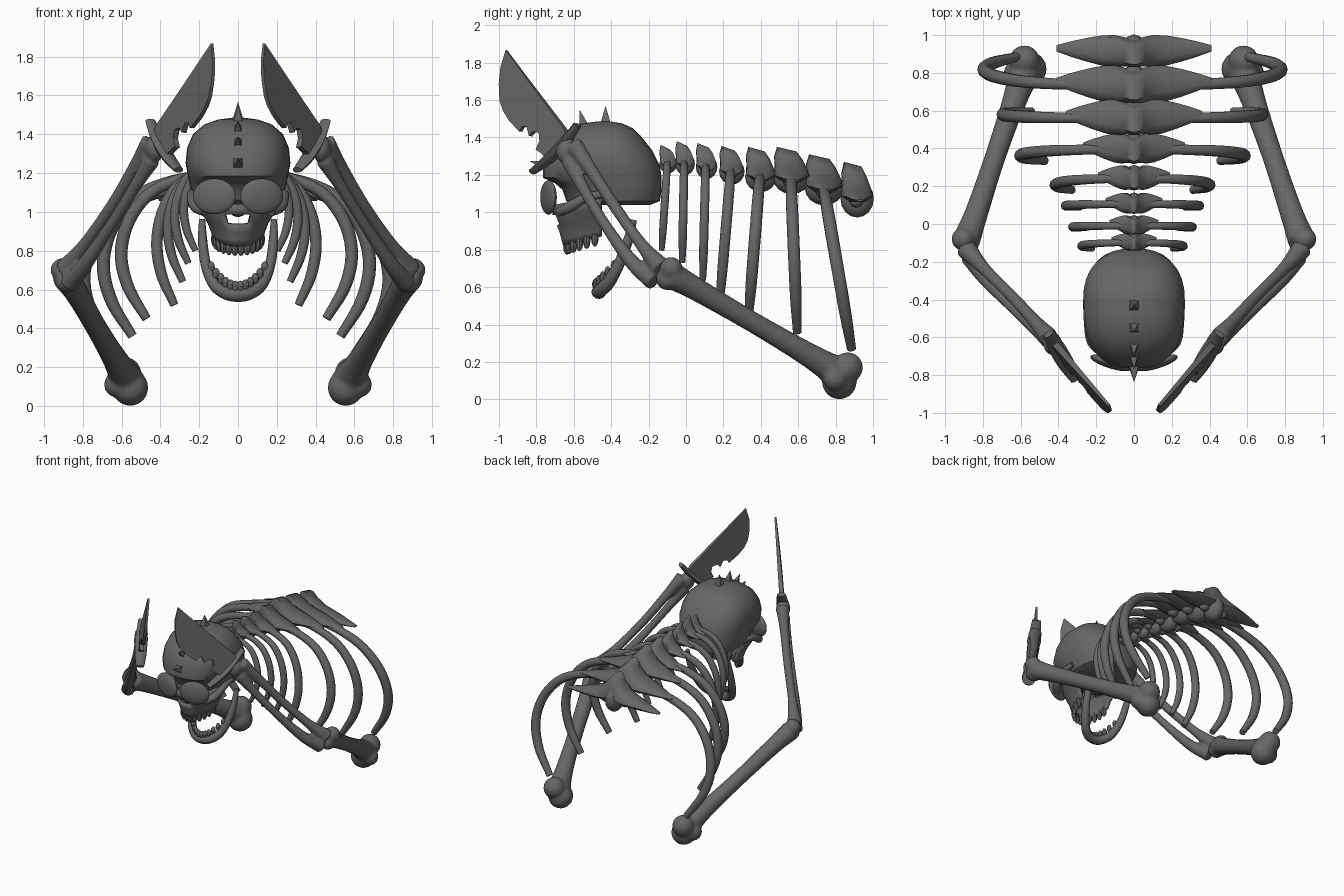
import bpy, bmesh, math
from mathutils import Vector, Matrix

if "Cube" in bpy.data.objects:
    bpy.data.objects.remove(bpy.data.objects["Cube"])

bone_mat = bpy.data.materials.new("dark_bone_grey")
bone_mat.diffuse_color = (0.135, 0.135, 0.135, 1)
bone_mat.use_nodes = True
bone_mat.node_tree.nodes["Principled BSDF"].inputs["Base Color"].default_value = bone_mat.diffuse_color


def finish(name, bm, mirror=False, angle=40, fuse=0):
    bmesh.ops.recalc_face_normals(bm, faces=bm.faces)
    me = bpy.data.meshes.new(name)
    bm.to_mesh(me)
    bm.free()
    ob = bpy.data.objects.new(name, me)
    bpy.context.collection.objects.link(ob)
    me.materials.append(bone_mat)
    bpy.ops.object.select_all(action='DESELECT')
    ob.select_set(True)
    bpy.context.view_layer.objects.active = ob
    bpy.ops.object.shade_smooth_by_angle(angle=math.radians(angle))
    if fuse:  # melt overlapping pieces into one mass
        rm = ob.modifiers.new("fuse", 'REMESH')
        rm.mode, rm.voxel_size, rm.use_smooth_shade = 'VOXEL', fuse, True
        sm = ob.modifiers.new("soften", 'SMOOTH')
        sm.factor, sm.iterations = .5, 4
    if mirror:
        ob.modifiers.new("mirror", 'MIRROR')
    return ob


def skin(bm, rings):
    """Bridge closed rings of points and cap both ends."""
    vs = [[bm.verts.new(p) for p in r] for r in rings]
    n = len(vs[0])
    for a, b in zip(vs, vs[1:]):
        for i in range(n):
            bm.faces.new((a[i], a[(i + 1) % n], b[(i + 1) % n], b[i]))
    bm.faces.new(vs[0])
    bm.faces.new(vs[-1])


def spline(vals, t):
    """Catmull-Rom sample of a list of vectors, t in 0..1."""
    f = t * (len(vals) - 1)
    i = min(int(f), len(vals) - 2)
    u = f - i
    p1, p2 = vals[i], vals[i + 1]
    p0 = vals[i - 1] if i else p1 * 2 - p2
    p3 = vals[i + 2] if i + 2 < len(vals) else p2 * 2 - p1
    return 0.5 * (2 * p1 + (p2 - p0) * u + (2 * p0 - 5 * p1 + 4 * p2 - p3) * u * u
                  + (3 * p1 - p0 - 3 * p2 + p3) * u ** 3)


def tube(bm, pts, radii, ref, steps=20, sides=12, fa=1.0, fb=1.0):
    pts = [Vector(p) for p in pts]
    rad = [Vector((r, 0, 0)) for r in radii]
    path = [spline(pts, i / steps) for i in range(steps + 1)]
    rings = []
    for i, p in enumerate(path):
        t = (path[min(i + 1, steps)] - path[max(i - 1, 0)]).normalized()
        n1 = t.cross(Vector(ref)).normalized()
        n2 = t.cross(n1)
        r = max(spline(rad, i / steps).x, 0.004)
        rings.append([p + r * (math.cos(a) * fa * n1 + math.sin(a) * fb * n2)
                      for a in (2 * math.pi * k / sides for k in range(sides))])
    skin(bm, rings)


def ball(bm, c, s, rot=None, seg=16):
    m = Matrix.Translation(c) @ (rot or Matrix()) @ Matrix.Diagonal((*s, 1))
    bmesh.ops.create_uvsphere(bm, u_segments=seg, v_segments=seg // 2 + 2, radius=1, matrix=m)


# cranium: stacked squarish sections (z, front y, back y, half width)
bm = bmesh.new()
sections = [(1.04, -.60, -.19, .19), (1.06, -.64, -.14, .225), (1.12, -.66, -.13, .245),
            (1.155, -.70, -.13, .252), (1.185, -.765, -.13, .258), (1.25, -.765, -.14, .27),
            (1.33, -.735, -.18, .262), (1.40, -.685, -.235, .232), (1.45, -.62, -.285, .175),
            (1.475, -.55, -.34, .105), (1.485, -.48, -.40, .03)]
rings = []
for z, yf, yb, w in sections:
    ring = []
    for k in range(32):
        c, s = math.cos(k * math.pi / 16), math.sin(k * math.pi / 16)
        ex = 2 / 2.5
        yc = yf + .55 * (yb - yf)
        ring.append((w * math.copysign(abs(c) ** ex, c),
                     yc + (yb - yc if s > 0 else yc - yf) * math.copysign(abs(s) ** ex, s), z))
    rings.append(ring)
skin(bm, rings)
finish("cranium", bm)

# upper jaw shell with an open nose
bm = bmesh.new()
rows = [(1.04, .22, -.70), (.985, .20, -.70), (.935, .165, -.68), (.90, .145, -.665),
        (.86, .13, -.655), (.825, .118, -.645)]
N = 28
grid = [[bm.verts.new((w * math.sin(a), -.45 + (yf + .45) * math.cos(a),
                       z + .05 * (1 - math.cos(a))))
         for a in (math.pi * (k / N - .5) for k in range(N + 1))] for z, w, yf in rows]
for j in range(len(rows) - 1):
    for k in range(N):
        q = (grid[j][k], grid[j][k + 1], grid[j + 1][k + 1], grid[j + 1][k])
        mid = sum((v.co for v in q), Vector()) / 4
        if not (j == 1 and abs(mid.x) < .055):
            bm.faces.new(q)
ob = finish("upper_jaw", bm)
sol = ob.modifiers.new("thickness", 'SOLIDIFY')
sol.thickness, sol.offset = .025, 0

# eye covers and cheekbones
bm = bmesh.new()
ball(bm, (.122, -.735, 1.08), (.115, .03, .092), Matrix.Rotation(.3, 4, 'Z'), 24)
finish("eye_cover", bm, True)
bm = bmesh.new()
tube(bm, [(.17, -.68, 1.0), (.22, -.62, 1.03), (.24, -.53, 1.08), (.235, -.42, 1.1)],
     [.025, .03, .024, .02], (0, 0, 1))
finish("cheekbone", bm, True)

# lower jaw
bm = bmesh.new()
half = [(.185, -.28, .96), (.182, -.31, .85), (.166, -.355, .73), (.125, -.41, .63),
        (.065, -.455, .583)]
tube(bm, half + [(0, -.468, .572)] + [(-x, y, z) for x, y, z in reversed(half)],
     [.016, .024, .027, .031, .033, .035, .033, .031, .027, .024, .016],
     (0, -.9, .45), 40, 12, 1, 1.1)
finish("lower_jaw", bm)

# teeth
bm = bmesh.new()
for k in range(12):
    a = math.radians(-84 + 168 * k / 11)
    ball(bm, (.12 * math.sin(a), -.47 - .168 * math.cos(a), .815 + .05 * (1 - math.cos(a))),
         (.02, .02, .043), None, 8)
finish("upper_teeth", bm)
bm = bmesh.new()
for k in range(12):
    x = -.138 + .276 * k / 11
    q = (x / .138) ** 2
    ball(bm, (x, -.485 + .10 * q, .615 + .10 * q), (.019, .018, .03), None, 8)
finish("lower_teeth", bm)

# crest of pyramid spikes
bm = bmesh.new()
for y, z, tilt in [(-.43, 1.515, 0), (-.555, 1.495, .25), (-.655, 1.43, .75),
                   (-.72, 1.36, 1.05), (-.785, 1.26, 1.3)]:
    bmesh.ops.create_cone(bm, cap_ends=True, segments=4, radius1=.045, radius2=0, depth=.11,
                          matrix=Matrix.Translation((0, y, z)) @ Matrix.Rotation(tilt, 4, 'X')
                          @ Matrix.Rotation(math.pi / 4, 4, 'Z'))
finish("crest_spikes", bm, angle=20)

# vertebrae: (y, wing half width, half depth, bottom z, top z)
spine = [(-.10, .12, .045, 1.21, 1.36), (-.01, .13, .05, 1.20, 1.38), (.105, .15, .055, 1.18, 1.37),
         (.24, .19, .065, 1.15, 1.355), (.395, .27, .08, 1.11, 1.35), (.56, .36, .095, 1.10, 1.35),
         (.735, .41, .10, 1.04, 1.31), (.91, .41, .085, .975, 1.27)]
wings, bodies = bmesh.new(), bmesh.new()
# wing profile: (fraction of half width, depth, rise of the ridge)
prof = [(1, .2, .0), (.8, .5, .03), (.6, .75, .08), (.4, .95, .16), (.25, 1, .32),
        (.14, .92, .66), (.06, .85, .96)]
prof = [(-f, a, b) for f, a, b in prof] + [(0, .85, 1)] + prof[::-1]
for y, w, d, zb, zt in spine:
    h = zt - zb
    zc = zb + .4 * h
    rings = []
    for f, pd, rise in prof:
        hd, low = d * pd, zc - .03 * abs(f) - .33 * d * pd
        top = zc - .03 * abs(f) + .35 * d * pd
        top += (zt - top) * rise
        lean = -.22 * d * rise
        wide = .35 + .3 * rise
        yy = y + .02 * abs(f)
        mid = (low + min(top, zc + .3 * d)) / 2
        rings.append([(f * w, yy + dy, z) for dy, z in
                      [(-hd * .5, low), (-hd, mid), (-hd * .85 + lean, mid + (top - mid) * .65),
                       (-hd * wide + lean, top), (hd * wide + lean, top - .025 * rise),
                       (hd * .9 + lean * .5, mid + (top - mid) * .55), (hd, mid), (hd * .5, low)]])
    skin(wings, rings)
    ball(bodies, (0, y + .005, zb + .33 * h), (d * .8, d * 1.05, .34 * h), None, 12)
    for s in (-1, 1):
        ball(bodies, (s * d, y, zc - .03), (d * .5, d * .45, d * .45), None, 10)
finish("vertebra_wings", wings, angle=50)
finish("vertebra_bodies", bodies)

# ribs: (half width, end z, end y, radius) for the first seven vertebrae
ribs = [(.292, .80, -.13, .021), (.34, .735, -.02, .023), (.378, .64, .09, .024),
        (.438, .52, .18, .028), (.625, .45, .335, .031), (.718, .36, .595, .032),
        (.82, .27, .885, .033)]
bm = bmesh.new()
for (y, ww, d, zb, zt), (w, ze, ye, r) in zip(spine, ribs):
    z0 = zb + .36 * (zt - zb)
    h = z0 - ze
    w -= r
    pts = [(w * x, y + (ye - y) * f, z0 - h * f) for x, f in
           [(.12, 0), (.45, .03), (.74, .13), (.93, .32), (1, .55), (.94, .78), (.78, 1)]]
    tube(bm, pts, [r * k for k in (.8, .9, 1, 1.05, 1.05, 1, .75)], (0, 1, 0), 28, 10)
finish("ribs", bm, True).location.x = -.008

# upper arm with knobbed ends
bm = bmesh.new()
tube(bm, [(.57, .83, .13), (.63, .66, .235), (.73, .37, .405), (.83, .07, .58), (.885, -.08, .665)],
     [.09, .066, .056, .062, .074], (1, 0, 0), 20, 14)
for c, r in [((.555, .82, .094), .094), ((.625, .80, .11), .066), ((.58, .865, .17), .082),
             ((.905, -.08, .70), .062), ((.88, -.10, .645), .062)]:
    ball(bm, c, (r, r, r))
finish("upper_arm", bm, True, fuse=.012)

# two forearm bones
bm = bmesh.new()
tube(bm, [(.89, -.13, .70), (.79, -.24, .83), (.65, -.38, 1.03), (.53, -.51, 1.23), (.45, -.60, 1.36)],
     [.057, .034, .032, .036, .052], (1, 0, 0), 20, 12)
tube(bm, [(.87, -.17, .63), (.785, -.29, .735), (.655, -.43, .93), (.53, -.55, 1.13), (.445, -.62, 1.27)],
     [.052, .04, .03, .032, .047], (1, 0, 0), 20, 12)
ball(bm, (.43, -.635, 1.325), (.05, .06, .07))
finish("forearm", bm, True, fuse=.01)

# blade and guard share a tilted frame: u across, v towards the tip
C = Vector((.385, -.695, 1.33))
U = Vector((-.385, -.64, -.667)).normalized()
V = Vector((-.42, -.458, .796)).normalized()
Nrm = U.cross(V).normalized()
profile = [(-.043, .645), (.035, .595), (.095, .53), (.14, .455), (.152, .40), (.15, .33),
           (.128, .237), (.10, .245), (.075, .225), (.09, .174), (.055, .175), (.03, .143),
           (.05, .105), (.095, .086), (.075, .04), (.06, -.03), (-.10, -.03), (-.115, .05),
           (-.10, .169), (-.07, .412)]
bm = bmesh.new()
skin(bm, [[C + U * u + V * v + Nrm * s * (1 - .9 * v) for u, v in profile] for s in (-.018, .018)])
finish("blade", bm, True, 30)
bm = bmesh.new()
tube(bm, [C + U * u + V * v for u, v in [(-.19, .015), (-.1, 0), (0, -.005), (.1, 0), (.19, .015)]],
     [.028, .036, .04, .036, .026], V, 12, 8, 1.15, .6)
finish("blade_guard", bm, True)
